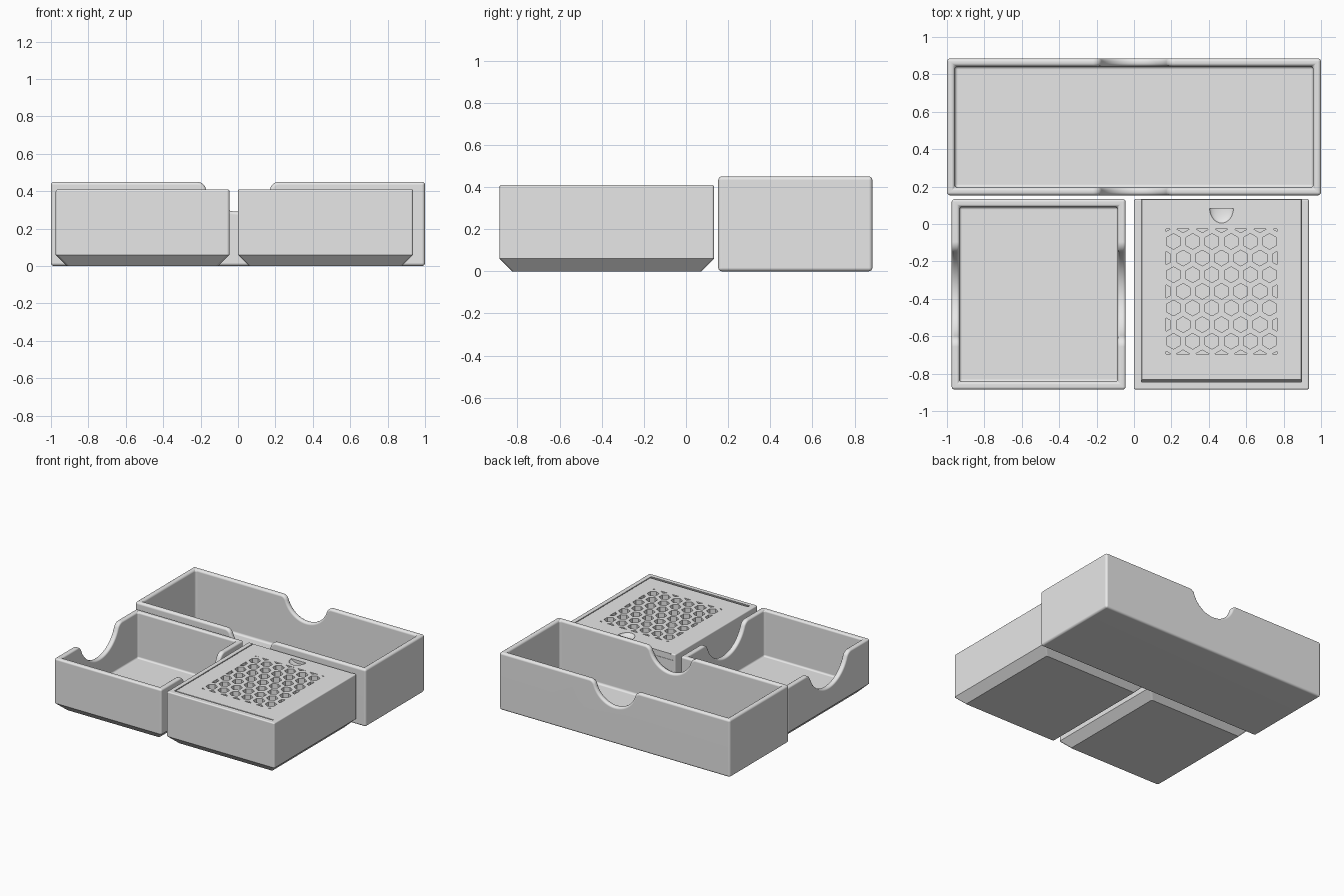
import bpy, bmesh
from math import sin, cos, atan2, pi, radians, sqrt
from mathutils import Vector, Matrix

cube = bpy.data.objects.get("Cube")
if cube:
    bpy.data.objects.remove(cube, do_unlink=True)

grey = bpy.data.materials.new("light_grey")
grey.use_nodes = True
grey.diffuse_color = (0.8, 0.8, 0.8, 1)
grey.node_tree.nodes["Principled BSDF"].inputs["Base Color"].default_value = (0.8, 0.8, 0.8, 1)


def to_object(name, bm):
    bmesh.ops.recalc_face_normals(bm, faces=bm.faces)
    mesh = bpy.data.meshes.new(name)
    bm.to_mesh(mesh)
    bm.free()
    mesh.materials.append(grey)
    obj = bpy.data.objects.new(name, mesh)
    bpy.context.collection.objects.link(obj)
    return obj


def loft(name, *rings):
    """Closed solid through rectangles (x0, x1, y0, y1, z), bottom to top."""
    bm = bmesh.new()
    loops = [[bm.verts.new(p) for p in ((a, c, z), (b, c, z), (b, d, z), (a, d, z))]
             for a, b, c, d, z in rings]
    bm.faces.new(loops[0])
    bm.faces.new(loops[-1])
    for low, high in zip(loops, loops[1:]):
        for i in range(4):
            j = (i + 1) % 4
            bm.faces.new((low[i], low[j], high[j], high[i]))
    return to_object(name, bm)


def prisms(name, outlines, direction):
    """Extrude each outline along the direction."""
    bm = bmesh.new()
    for outline in outlines:
        face = bm.faces.new([bm.verts.new(p) for p in outline])
        out = bmesh.ops.extrude_face_region(bm, geom=[face])["geom"]
        bmesh.ops.translate(bm, vec=direction,
                            verts=[v for v in out if isinstance(v, bmesh.types.BMVert)])
    return to_object(name, bm)


def apply(obj, mod):
    bpy.context.view_layer.objects.active = obj
    bpy.ops.object.modifier_apply(modifier=mod.name)


def combine(obj, cutter, operation="DIFFERENCE"):
    mod = obj.modifiers.new("cut", "BOOLEAN")
    mod.operation, mod.solver, mod.object = operation, "EXACT", cutter
    apply(obj, mod)
    bpy.data.objects.remove(cutter, do_unlink=True)


def round_edges(obj, width):
    mod = obj.modifiers.new("round", "BEVEL")
    mod.width, mod.segments = width, 4
    mod.limit_method, mod.angle_limit = "ANGLE", radians(50)
    mod.use_clamp_overlap = False
    apply(obj, mod)


def finish(obj):
    bpy.ops.object.select_all(action="DESELECT")
    obj.select_set(True)
    bpy.context.view_layer.objects.active = obj
    bpy.ops.object.shade_smooth_by_angle(angle=radians(35))
    mod = obj.modifiers.new("flat_normals", "WEIGHTED_NORMAL")
    mod.keep_sharp = True


def notch_outline(w, d, f, steps=12):
    """Finger notch: round bottom flowing into filleted shoulders."""
    r = (w * w + (d - f) ** 2 - f * f) / (2 * d)
    c = r - d
    a = atan2(-f - c, w)
    half = []
    for i in range(steps + 1):
        t = -pi / 2 + (a + pi / 2) * i / steps
        half.append((r * cos(t), c + r * sin(t)))
    for i in range(1, steps + 1):
        t = a + pi + (pi / 2 - a - pi) * i / steps
        half.append((w + f * cos(t), -f + f * sin(t)))
    half.append((w, 0.1))
    return [(-u, v) for u, v in reversed(half[1:])] + half


def shrink(rect, m):
    a, b, c, d = rect
    return (a + m, b - m, c + m, d - m)


def shell(name, rect, top, chamfer):
    if chamfer:
        return loft(name, (*shrink(rect, chamfer), 0), (*rect, chamfer), (*rect, top))
    return loft(name, (*rect, 0), (*rect, top))


def tray(name, rect, top, floor, chamfer, axis, notch, rim):
    obj = shell(name, rect, top, chamfer)
    inner = shrink(rect, 0.042)
    combine(obj, loft("cavity", (*inner, floor), (*inner, top + 0.1)))
    mx, my = (rect[0] + rect[1]) / 2, (rect[2] + rect[3]) / 2
    if axis == "Y":
        points = [(mx + u, -2, top + v) for u, v in notch_outline(*notch)]
        combine(obj, prisms("notch", [points], (0, 4, 0)))
    else:
        points = [(mx - 0.8, my + u, top + v) for u, v in notch_outline(*notch)]
        combine(obj, prisms("notch", [points], (1.6, 0, 0)))
    round_edges(obj, rim)
    finish(obj)


# Open trays
tray("wide_tray", (-1, 1, 0.153, 0.885), 0.45, 0.04, 0, "Y", (0.22, 0.16, 0.05), 0.017)
tray("small_tray", (-0.975, -0.045, -0.885, 0.133), 0.41, 0.05, 0.06, "X",
     (0.28, 0.19, 0.06), 0.014)

# Box with a dovetail slot open at the back
rect = (0.0, 0.935, -0.885, 0.133)
top = 0.41
box = shell("lidded_box", rect, top, 0.06)
round_edges(box, 0.009)
inner = shrink(rect, 0.065)
combine(box, loft("cavity", (*inner, 0.05), (*inner, top - 0.02)))
combine(box, loft("slot", (0.02, 0.915, -0.86, 0.3, top - 0.05),
                  (0.04, 0.895, -0.845, 0.3, top),
                  (0.04, 0.895, -0.845, 0.3, top + 0.1)))
finish(box)

# Sliding lid
lid = loft("sliding_lid", (0.023, 0.912, -0.847, 0.13, top - 0.05),
           (0.043, 0.892, -0.832, 0.13, top - 0.004))

# Honeycomb vents, trimmed to a rectangle
cx, cy, pitch, radius = 0.468, -0.36, 0.1027, 0.042
hexes = []
for row in range(-4, 5):
    for col in range(-4, 5):
        x = cx + (col + 0.5 * (row % 2)) * pitch
        y = cy + row * pitch * sqrt(3) / 2
        hexes.append([(x + radius * sin(k * pi / 3), y + radius * cos(k * pi / 3), 0.3)
                      for k in range(6)])
vents = prisms("vents", hexes, (0, 0, 0.2))
area = (cx - 0.297, cx + 0.297, cy - 0.334, cy + 0.334)
combine(vents, loft("vent_area", (*area, 0.32), (*area, 0.48)), "INTERSECT")
combine(lid, vents)

# Thumb scoop with a straight back wall
bm = bmesh.new()
bmesh.ops.create_uvsphere(bm, u_segments=32, v_segments=16, radius=1)
bmesh.ops.transform(bm, verts=bm.verts, matrix=Matrix.Translation((cx, 0.085, top - 0.004))
                    @ Matrix.Diagonal((0.064, 0.08, 0.024, 1)))
cut = bmesh.ops.bisect_plane(bm, geom=bm.verts[:] + bm.edges[:] + bm.faces[:],
                             plane_co=Vector((0, 0.084, 0)), plane_no=Vector((0, 1, 0)),
                             clear_outer=True)
bmesh.ops.holes_fill(bm, edges=[e for e in bm.edges if e.is_boundary])
combine(lid, to_object("scoop", bm))
finish(lid)
